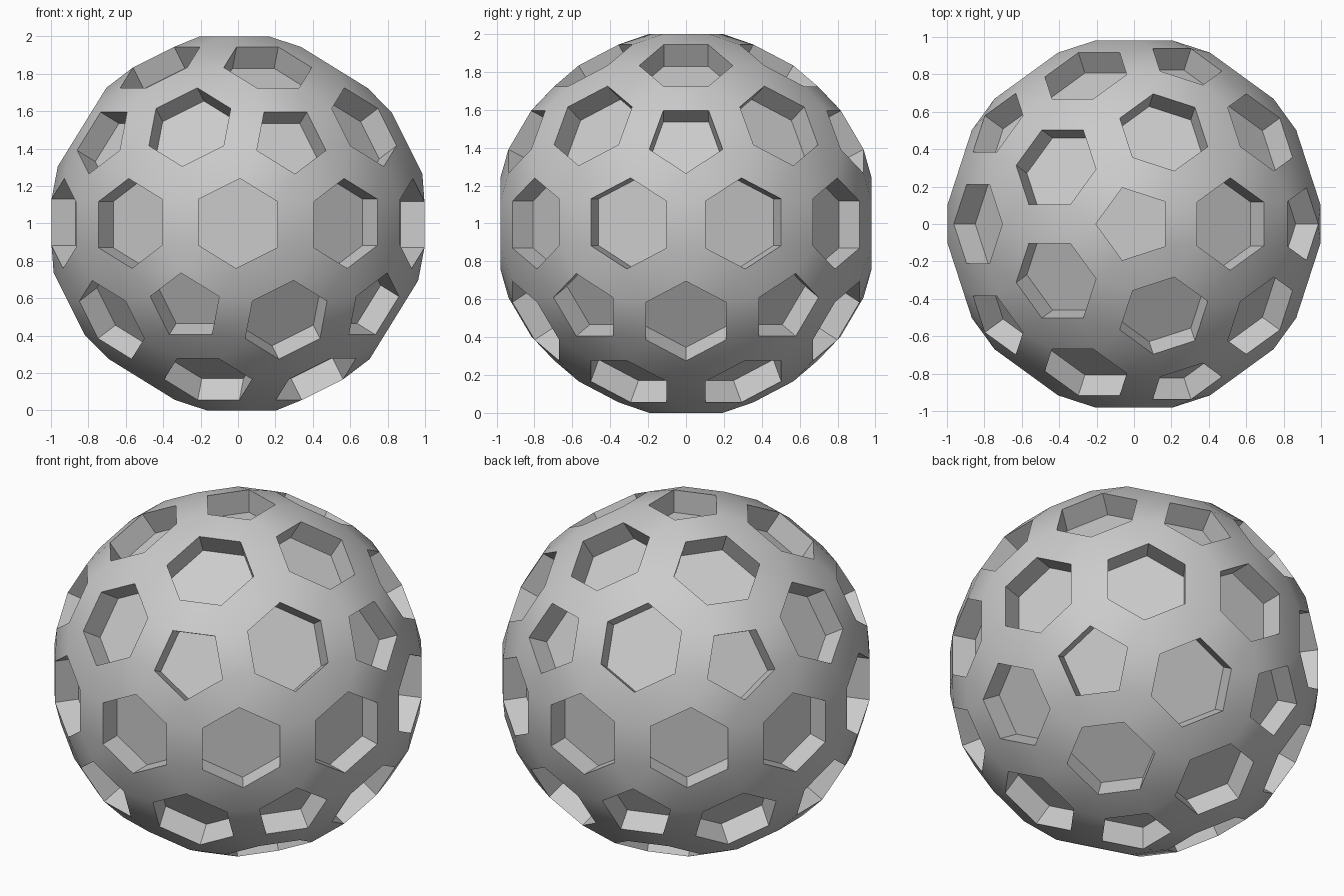
import bpy, bmesh
from math import sin, cos, atan, radians, pi
from mathutils import Vector

if "Cube" in bpy.data.objects:
    bpy.data.objects.remove(bpy.data.objects["Cube"])

HEX_DIST, PENT_DIST = 0.98, 1.0     # distance of each rim plane from the centre
HEX_APOTHEM, PENT_R = 0.21, 0.204
DEPTH = 0.135

# Twelve pentagon directions (icosahedron corners with one at the pole)
lat = atan(0.5)
pents = [Vector((0, 0, 1)), Vector((0, 0, -1))]
for k in range(5):
    for s, off in ((1, 0), (-1, 36)):
        a = radians(72 * k + off)
        pents.append(Vector((cos(lat) * cos(a), cos(lat) * sin(a), s * sin(lat))))


def rim(n, toward, dist, polar):
    """Polygon around direction n; angle 0 points at 'toward'."""
    u = (toward - n * toward.dot(n)).normalized()
    v = n.cross(u)
    return [n * dist + (u * cos(a) + v * sin(a)) * r for a, r in polar]


rims = []
# Pentagon rims
for p in pents:
    q = next(q for q in pents if 0.3 < p.dot(q) < 0.6)
    rims.append((p, rim(p, q, PENT_DIST,
                        [(radians(36 + 72 * i), PENT_R) for i in range(5)])))
# Hexagon rims, one for each pair of neighbouring pentagons
g = radians(58.28)
r1, r2 = HEX_APOTHEM / cos(g / 2), HEX_APOTHEM / cos((pi - 2 * g) / 4)
r2 = HEX_APOTHEM / cos(pi / 2 - g)
hex_polar = [(g / 2, r1), (pi / 2, r2), (pi - g / 2, r1),
             (pi + g / 2, r1), (1.5 * pi, r2), (2 * pi - g / 2, r1)]
for i, p in enumerate(pents):
    for q in pents[i + 1:]:
        if 0.3 < p.dot(q) < 0.6:
            n = (p + q).normalized()
            rims.append((n, rim(n, p, HEX_DIST, hex_polar)))

# Outer skin: hull of all rims
bm = bmesh.new()
owner, loops = {}, []
for i, (n, pts) in enumerate(rims):
    vs = [bm.verts.new(p + Vector((0, 0, 1))) for p in pts]
    loops.append((n, vs))
    for v in vs:
        owner[v] = i
bmesh.ops.convex_hull(bm, input=bm.verts[:])
caps = [f for f in bm.faces if len({owner[v] for v in f.verts}) == 1]
bmesh.ops.delete(bm, geom=caps, context='FACES')

# Recesses: straight walls and a flat floor in every opening
for n, vs in loops:
    low = [bm.verts.new(v.co - n * DEPTH) for v in vs]
    for i in range(len(vs)):
        j = (i + 1) % len(vs)
        bm.faces.new((vs[i], vs[j], low[j], low[i]))
    bm.faces.new(low)
bmesh.ops.recalc_face_normals(bm, faces=bm.faces[:])

me = bpy.data.meshes.new("dimpled_ball")
bm.to_mesh(me)
bm.free()
ball = bpy.data.objects.new("dimpled_ball", me)
bpy.context.collection.objects.link(ball)
bpy.context.view_layer.objects.active = ball
ball.select_set(True)
bpy.ops.object.shade_smooth_by_angle(angle=radians(30))
